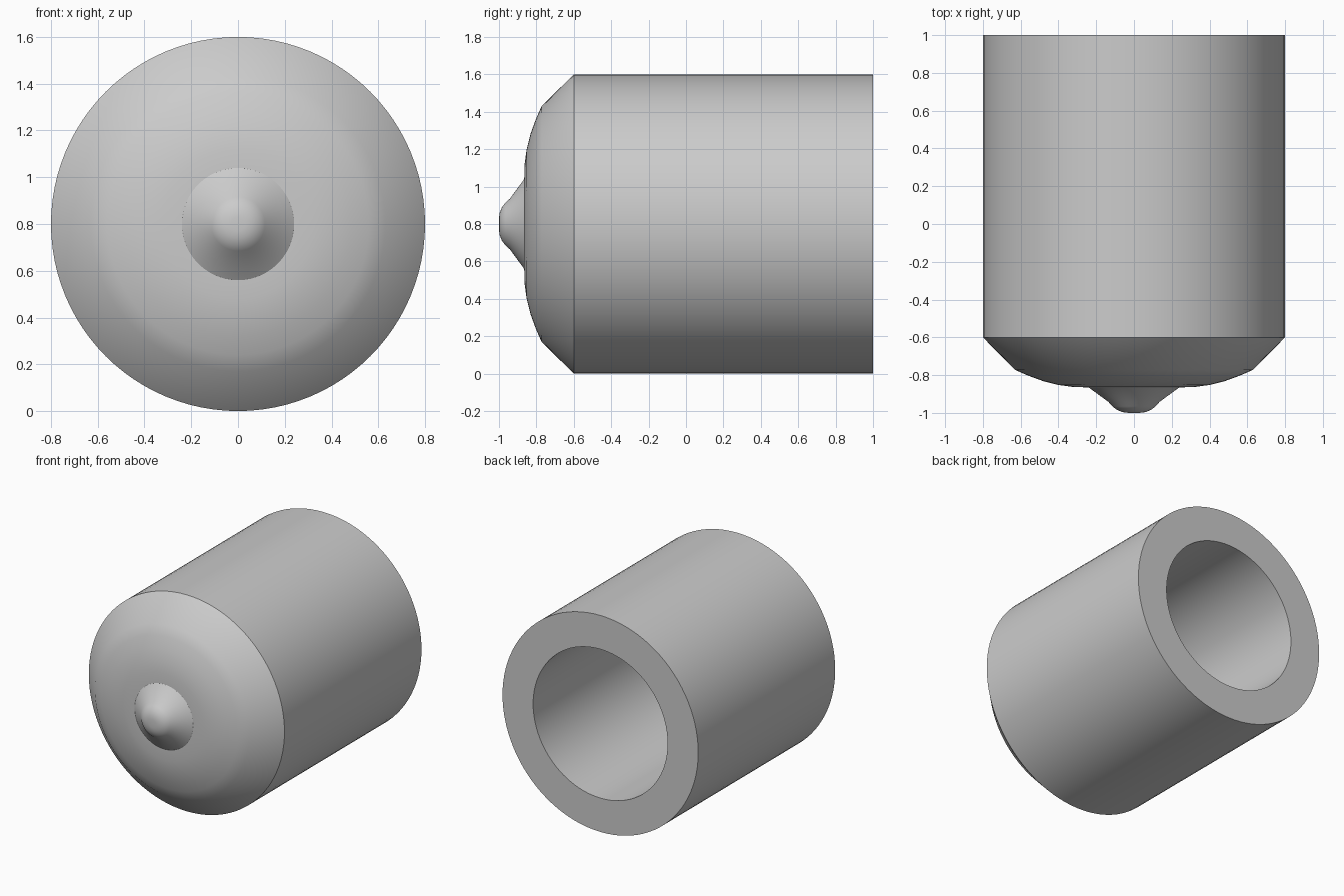
import bpy, bmesh
from math import radians, tau
from mathutils import Matrix, Vector

cube = bpy.data.objects.get("Cube")
if cube:
    bpy.data.objects.remove(cube, do_unlink=True)

AXIS_HEIGHT = 0.8
SEGMENTS = 96

grey = bpy.data.materials.new("plain_grey")
grey.use_nodes = True
colour = (0.6, 0.6, 0.6, 1)
grey.diffuse_color = colour
grey.node_tree.nodes["Principled BSDF"].inputs["Base Color"].default_value = colour


def lathe(name, profile):
    """Spin (radius, y) points around the lengthwise axis."""
    bm = bmesh.new()
    verts = [bm.verts.new((r, y, AXIS_HEIGHT)) for r, y in profile]
    edges = [bm.edges.new(pair) for pair in zip(verts, verts[1:])]
    bmesh.ops.spin(bm, geom=verts + edges, cent=(0, 0, AXIS_HEIGHT),
                   axis=(0, 1, 0), angle=tau, steps=SEGMENTS, use_duplicate=False)
    bmesh.ops.remove_doubles(bm, verts=bm.verts, dist=0.0001)
    bmesh.ops.recalc_face_normals(bm, faces=bm.faces)
    mesh = bpy.data.meshes.new(name)
    bm.to_mesh(mesh)
    bm.free()
    mesh.materials.append(grey)
    obj = bpy.data.objects.new(name, mesh)
    bpy.context.collection.objects.link(obj)
    bpy.ops.object.select_all(action='DESELECT')
    obj.select_set(True)
    bpy.context.view_layer.objects.active = obj
    bpy.ops.object.shade_smooth_by_angle(angle=radians(30))
    return obj


# Hollow sleeve with chamfered, domed nose and rounded nipple, as one closed shell
bore = [(0, -0.6), (0.55, -0.6), (0.55, 1)]
sleeve = [(0.8, 1), (0.8, -0.6)]
dome = [(0.63, -0.772), (0.56, -0.803), (0.48, -0.832), (0.4, -0.852),
        (0.32, -0.863), (0.24, -0.865)]
nipple = [(0.135, -0.942), (0.115, -0.965), (0.09, -0.984), (0.06, -0.996),
          (0.03, -1), (0, -1)]
lathe("hollow_nosed_sleeve", bore + sleeve + dome + nipple)
